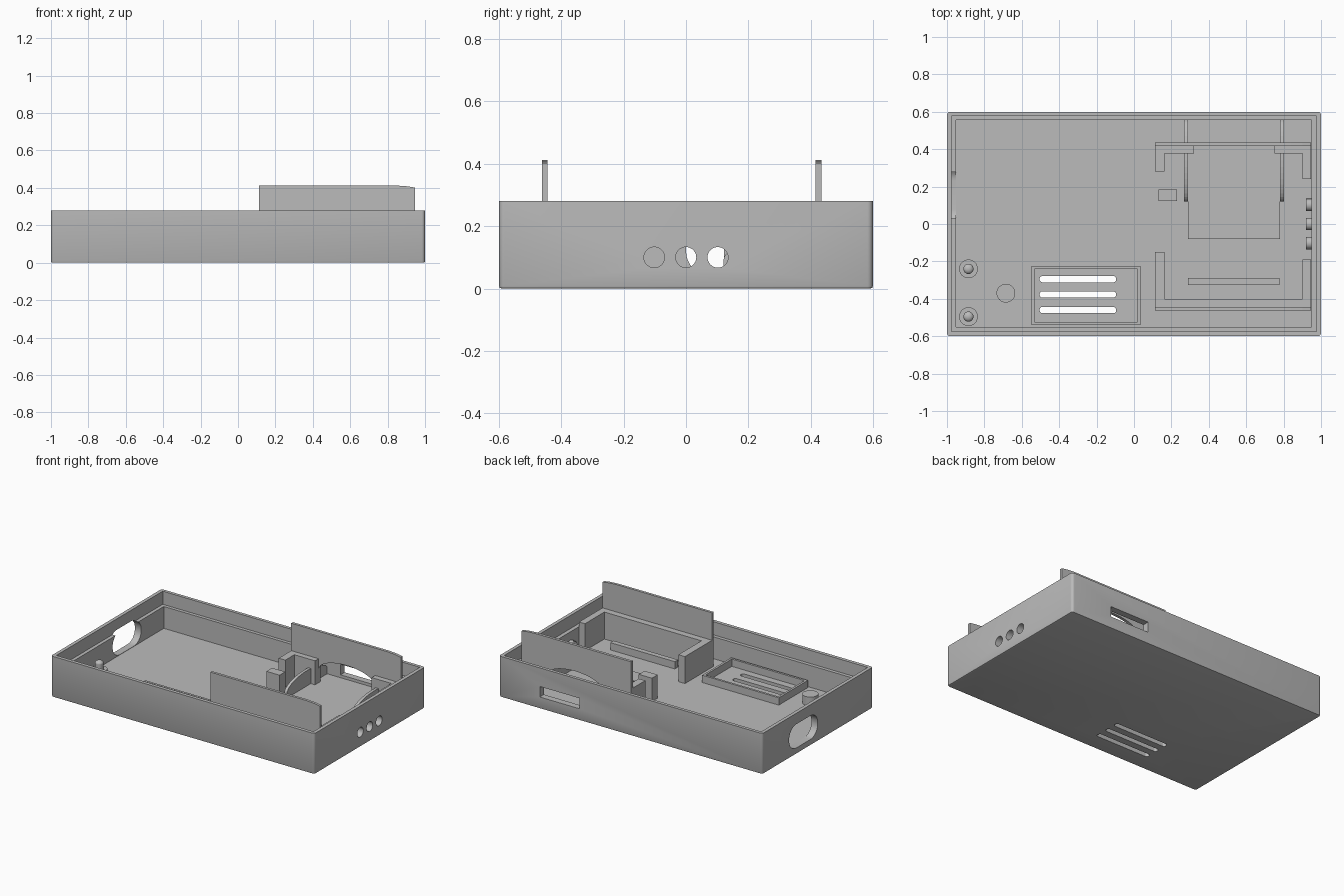
import bpy, bmesh, math
from mathutils import Matrix

cube = bpy.data.objects.get("Cube")
if cube:
    bpy.data.objects.remove(cube, do_unlink=True)

grey = bpy.data.materials.new("matte grey plastic")
grey.use_nodes = True
grey.diffuse_color = (0.5, 0.5, 0.5, 1)
grey.node_tree.nodes["Principled BSDF"].inputs["Base Color"].default_value = (0.5, 0.5, 0.5, 1)

FLOOR, LEDGE, TOP = 0.04, 0.19, 0.28
BASE = FLOOR - 0.01


def finish(name, bm):
    bmesh.ops.recalc_face_normals(bm, faces=bm.faces)
    mesh = bpy.data.meshes.new(name)
    bm.to_mesh(mesh)
    bm.free()
    mesh.materials.append(grey)
    ob = bpy.data.objects.new(name, mesh)
    bpy.context.scene.collection.objects.link(ob)
    return ob


def box(name, x0, x1, y0, y1, z0, z1):
    bm = bmesh.new()
    bmesh.ops.create_cube(bm, size=1)
    bmesh.ops.scale(bm, vec=(x1 - x0, y1 - y0, z1 - z0), verts=bm.verts)
    bmesh.ops.translate(bm, vec=((x0 + x1) / 2, (y0 + y1) / 2, (z0 + z1) / 2), verts=bm.verts)
    return finish(name, bm)


def prism(name, points, axis, start, end):
    """Extrude a flat outline along x, y or z."""
    place = {"x": lambda a, b: (start, a, b), "y": lambda a, b: (a, start, b),
             "z": lambda a, b: (a, b, start)}[axis]
    bm = bmesh.new()
    face = bm.faces.new([bm.verts.new(place(a, b)) for a, b in points])
    ext = bmesh.ops.extrude_face_region(bm, geom=[face])
    step = [end - start if c == axis else 0 for c in "xyz"]
    bmesh.ops.translate(bm, vec=step, verts=[v for v in ext["geom"] if isinstance(v, bmesh.types.BMVert)])
    return finish(name, bm)


def rounded(a0, a1, b0, b1, r, n=8):
    pts = []
    corners = ((a1 - r, b1 - r), (a0 + r, b1 - r), (a0 + r, b0 + r), (a1 - r, b0 + r))
    for q, (a, b) in enumerate(corners):
        for i in range(n + 1):
            t = (q + i / n) * math.pi / 2
            pts.append((a + r * math.cos(t), b + r * math.sin(t)))
    return pts


def circle(a, b, r, n=32):
    return [(a + r * math.cos(math.tau * i / n), b + r * math.sin(math.tau * i / n)) for i in range(n)]


def cut(target, cutter):
    cutter.hide_render = True
    mod = target.modifiers.new("cut", 'BOOLEAN')
    mod.operation, mod.solver, mod.object = 'DIFFERENCE', 'EXACT', cutter
    bpy.context.view_layer.objects.active = target
    bpy.ops.object.modifier_apply(modifier=mod.name)
    bpy.data.objects.remove(cutter, do_unlink=True)


def smooth(ob):
    bpy.ops.object.select_all(action='DESELECT')
    ob.select_set(True)
    bpy.context.view_layer.objects.active = ob
    bpy.ops.object.shade_smooth_by_angle(angle=math.radians(35))


# Tray shell with softened lower edge
shell = prism("tray_shell", rounded(-1, 1, -0.6, 0.6, 0.018, 5), "z", 0, TOP)
bm = bmesh.new()
bm.from_mesh(shell.data)
low = [e for e in bm.edges if all(v.co.z < 0.001 for v in e.verts)]
bmesh.ops.bevel(bm, geom=low, offset=0.008, segments=2, affect='EDGES', profile=0.5)
bm.to_mesh(shell.data)
bm.free()

# Cavity and stepped rim
cut(shell, box("cavity_cutter", -0.952, 0.949, -0.552, 0.555, FLOOR, 0.5))
cut(shell, box("rim_cutter", -0.976, 0.976, -0.576, 0.578, LEDGE, 0.5))

# Port, card slot, indicator holes and vents
cut(shell, prism("port_cutter", rounded(0, 0.31, 0.042, 0.205, 0.078), "x", -1.1, -0.9))
cut(shell, box("card_slot_cutter", 0.39, 0.69, 0.5, 0.7, 0.08, 0.152))
for y in (-0.102, 0, 0.102):
    cut(shell, prism("indicator_cutter", circle(y, 0.1, 0.033), "x", 0.93, 1.1))
for y in (-0.295, -0.377, -0.46):
    cut(shell, prism("vent_cutter", rounded(-0.505, -0.095, y - 0.017, y + 0.017, 0.0165), "z", -0.1, 0.1))
smooth(shell)

# Thin sleeves behind the indicator holes
for i, y in enumerate((-0.102, 0, 0.102)):
    bm = bmesh.new()
    bmesh.ops.create_cone(bm, segments=32, radius1=0.033, radius2=0.033, depth=0.03, cap_ends=False,
                          matrix=Matrix.Translation((0.935, y, 0.1)) @ Matrix.Rotation(math.pi / 2, 4, 'Y'))
    smooth(finish(f"indicator_sleeve_{i + 1}", bm))

# Tall side plates with a lowered end
plate = [(0.113, BASE), (0.945, BASE), (0.945, 0.402), (0.9, 0.409), (0.84, 0.413), (0.113, 0.413)]
prism("front_plate", plate, "y", -0.462, -0.444)
rear = prism("rear_plate", plate, "y", 0.416, 0.435)
arch = [(0.32, 0), (0.75, 0)] + [
    (0.535 + 0.215 * math.cos(math.pi * i / 24), 0.15 + 0.085 * math.sin(math.pi * i / 24)) for i in range(25)]
cut(rear, prism("arch_cutter", arch, "y", 0.38, 0.46))

# Corner brackets
H = 0.225
box("front_bracket_rail", 0.113, 0.945, -0.446, -0.4, BASE, H)
box("front_bracket_inner_leg", 0.113, 0.163, -0.446, -0.15, BASE, H)
box("front_bracket_outer_leg", 0.9, 0.945, -0.446, -0.19, BASE, H)
box("rear_bracket_inner_rail", 0.113, 0.32, 0.378, 0.418, BASE, H)
box("rear_bracket_outer_rail", 0.75, 0.945, 0.378, 0.418, BASE, H)
box("rear_bracket_inner_leg", 0.113, 0.163, 0.28, 0.418, BASE, H)
box("rear_bracket_outer_leg", 0.9, 0.945, 0.24, 0.418, BASE, H)
box("support_block", 0.13, 0.23, 0.122, 0.184, BASE, 0.2)
box("support_bar", 0.288, 0.778, -0.325, -0.29, BASE, 0.09)

# Card bed and its arched guide ribs
box("card_bed", 0.288, 0.78, -0.08, 0.56, BASE, 0.06)
ribs = [(0.56, BASE), (0.12, BASE)] + [
    (0.34 - 0.22 * math.cos(math.pi * i / 20), 0.09 + 0.075 * math.sin(math.pi * i / 20)) for i in range(21)]
for name, x in (("inner_guide_rib", 0.268), ("outer_guide_rib", 0.781)):
    prism(name, ribs, "x", x, x + 0.02)

# Vent frame
frame = box("vent_frame", -0.547, 0.035, -0.54, -0.225, BASE, 0.09)
cut(frame, box("frame_cutter", -0.532, 0.02, -0.525, -0.24, 0, 0.2))

# Standoffs with domed pins, and a plain post
for i, y in enumerate((-0.24, -0.495)):
    smooth(prism(f"standoff_{i + 1}", circle(-0.885, y, 0.05), "z", BASE, 0.085))
    smooth(prism(f"standoff_pin_{i + 1}", circle(-0.885, y, 0.027), "z", 0.08, 0.125))
    bm = bmesh.new()
    bmesh.ops.create_uvsphere(bm, u_segments=32, v_segments=12, radius=0.027)
    bmesh.ops.scale(bm, vec=(1, 1, 0.7), verts=bm.verts)
    bmesh.ops.translate(bm, vec=(-0.885, y, 0.125), verts=bm.verts)
    smooth(finish(f"standoff_dome_{i + 1}", bm))
smooth(prism("button_post", circle(-0.685, -0.37, 0.05), "z", BASE, 0.1))
